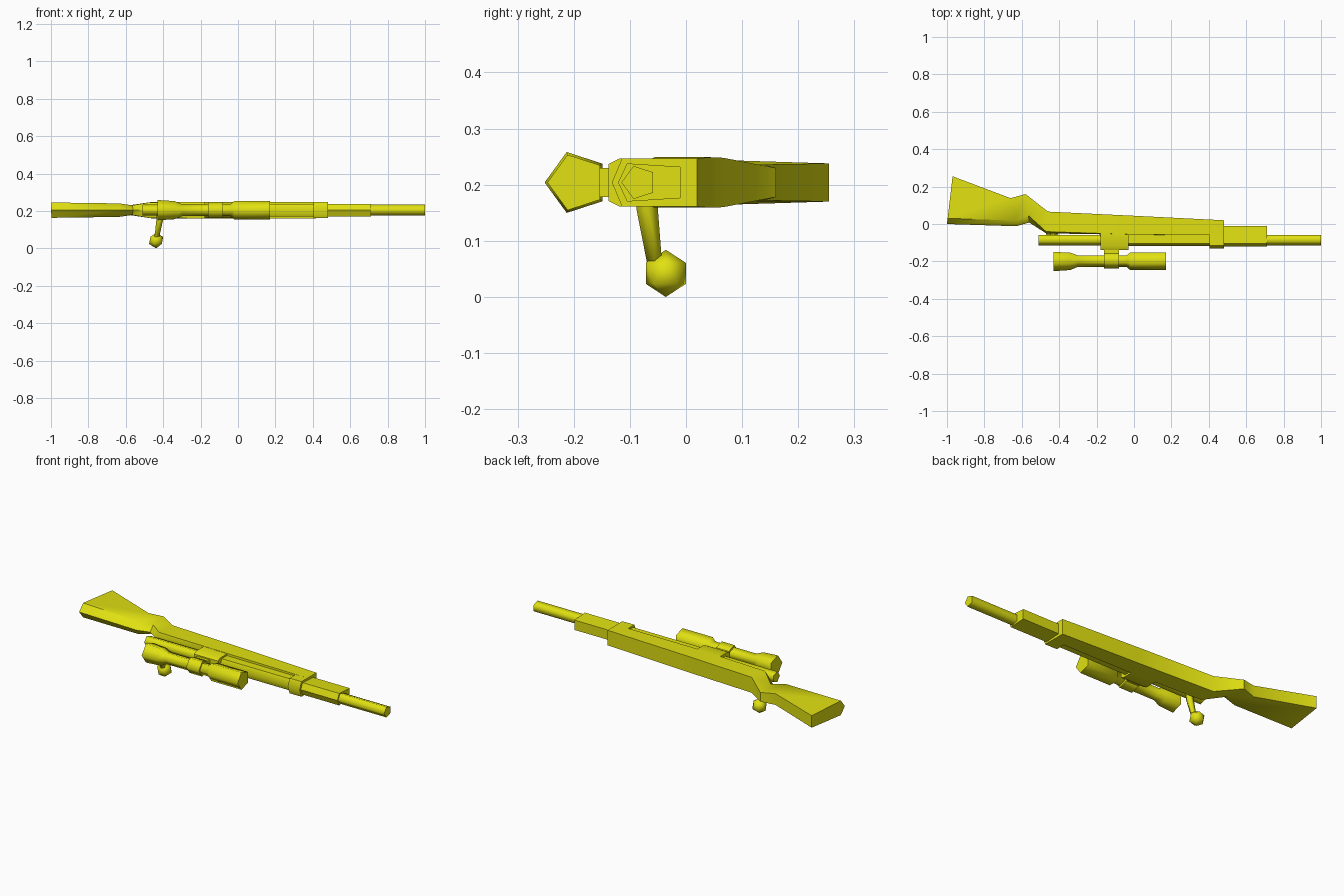
import bpy, bmesh, math

if "Cube" in bpy.data.objects:
    bpy.data.objects.remove(bpy.data.objects["Cube"])

CZ = 0.204  # height of the rifle's centre plane (it lies on its side)

paint = bpy.data.materials.new("yellow")
paint.diffuse_color = (0.75, 0.75, 0.006, 1)
paint.use_nodes = True
paint.node_tree.nodes["Principled BSDF"].inputs["Base Color"].default_value = paint.diffuse_color


def finish(name, bm, angle=50):
    bmesh.ops.recalc_face_normals(bm, faces=bm.faces)
    me = bpy.data.meshes.new(name)
    bm.to_mesh(me)
    bm.free()
    ob = bpy.data.objects.new(name, me)
    bpy.context.collection.objects.link(ob)
    me.materials.append(paint)
    bpy.ops.object.select_all(action='DESELECT')
    ob.select_set(True)
    bpy.context.view_layer.objects.active = ob
    bpy.ops.object.shade_smooth_by_angle(angle=math.radians(angle))
    return ob


def loft(name, rings, angle=50):
    """Skin a list of equal-length point rings and cap both ends."""
    bm = bmesh.new()
    vs = [[bm.verts.new(p) for p in ring] for ring in rings]
    n = len(vs[0])
    for a, b in zip(vs, vs[1:]):
        for i in range(n):
            j = (i + 1) % n
            bm.faces.new((a[i], a[j], b[j], b[i]))
    bm.faces.new(vs[0])
    bm.faces.new(vs[-1])
    return finish(name, bm, angle)


def tube(name, y, stations):
    """Five-sided tube along x with its ridge towards -y; stations are (x, radius)."""
    return loft(name, [[(x, y - r * math.cos(k * math.tau / 5), CZ + r * math.sin(k * math.tau / 5))
                        for k in range(5)] for x, r in stations], 80)


def prism(name, x0, x1, half):
    """Extrude a (y, half-width) outline, mirrored about the centre plane, along x."""
    outline = [(y, CZ + w) for y, w in half] + [(y, CZ - w) for y, w in reversed(half) if w > 0]
    return loft(name, [[(x, y, z) for y, z in outline] for x in (x0, x1)])


# stock: ridge x, ridge y, belly x, belly y, shoulder fraction, shoulder and belly half-widths
stock = [
    (-1.00, 0.000, -0.970, 0.255, 0.12, 0.041, 0.034),
    (-0.63, -0.012, -0.660, 0.138, 0.20, 0.036, 0.032),
    (-0.56, 0.008, -0.580, 0.160, 0.25, 0.026, 0.026),
    (-0.47, -0.050, -0.460, 0.066, 0.08, 0.042, 0.044),
    (0.00, -0.058, 0.000, 0.044, 0.02, 0.045, 0.045),
    (0.48, -0.062, 0.480, 0.020, 0.02, 0.043, 0.043),
]
rings = []
for xa, ya, xb, yb, t, ws, wb in stock:
    xs, ys = xa + (xb - xa) * t, ya + (yb - ya) * t
    rings.append([(xa, ya, CZ), (xs, ys, CZ + ws), (xb, yb, CZ + wb),
                  (xb, yb, CZ - wb), (xs, ys, CZ - ws)])
loft("stock", rings)

# barrel, hand guard and the stepped fore end
tube("barrel", -0.084, [(-0.51, 0.031), (1.0, 0.031)])
prism("hand_guard", -0.03, 0.41, [(-0.118, 0), (-0.103, 0.033), (-0.05, 0.033)])
prism("fore_end", 0.47, 0.71, [(-0.121, 0), (-0.105, 0.034), (-0.01, 0.028)])
prism("barrel_band", 0.405, 0.48, [(-0.132, 0), (-0.114, 0.043), (-0.045, 0.043)])

# scope mount
prism("scope_base", -0.18, -0.03, [(-0.138, 0.033), (-0.118, 0.043), (-0.05, 0.043)])
prism("scope_post", -0.16, -0.08, [(-0.17, 0.026), (-0.13, 0.026)])
tube("scope_ring", -0.193, [(-0.16, 0.045), (-0.08, 0.045)])

# scope
tube("scope", -0.195, [(-0.43, 0.057), (-0.34, 0.051), (-0.30, 0.034), (-0.04, 0.034),
                       (-0.02, 0.052), (0.17, 0.052)])

# bolt handle
def handle_ring(x, y, z, r):
    return [(x + r * math.cos(k * math.tau / 5), y + r * math.sin(k * math.tau / 5), z)
            for k in range(5)]

loft("bolt_handle", [handle_ring(-0.415, -0.072, 0.20, 0.022),
                     handle_ring(-0.42, -0.069, 0.155, 0.020),
                     handle_ring(-0.435, -0.056, 0.06, 0.014)], 80)
bm = bmesh.new()
bmesh.ops.create_icosphere(bm, subdivisions=1, radius=0.042)
for v in bm.verts:
    v.co.x -= 0.438
    v.co.y -= 0.036
    v.co.z += 0.042
finish("bolt_knob", bm, 80)
